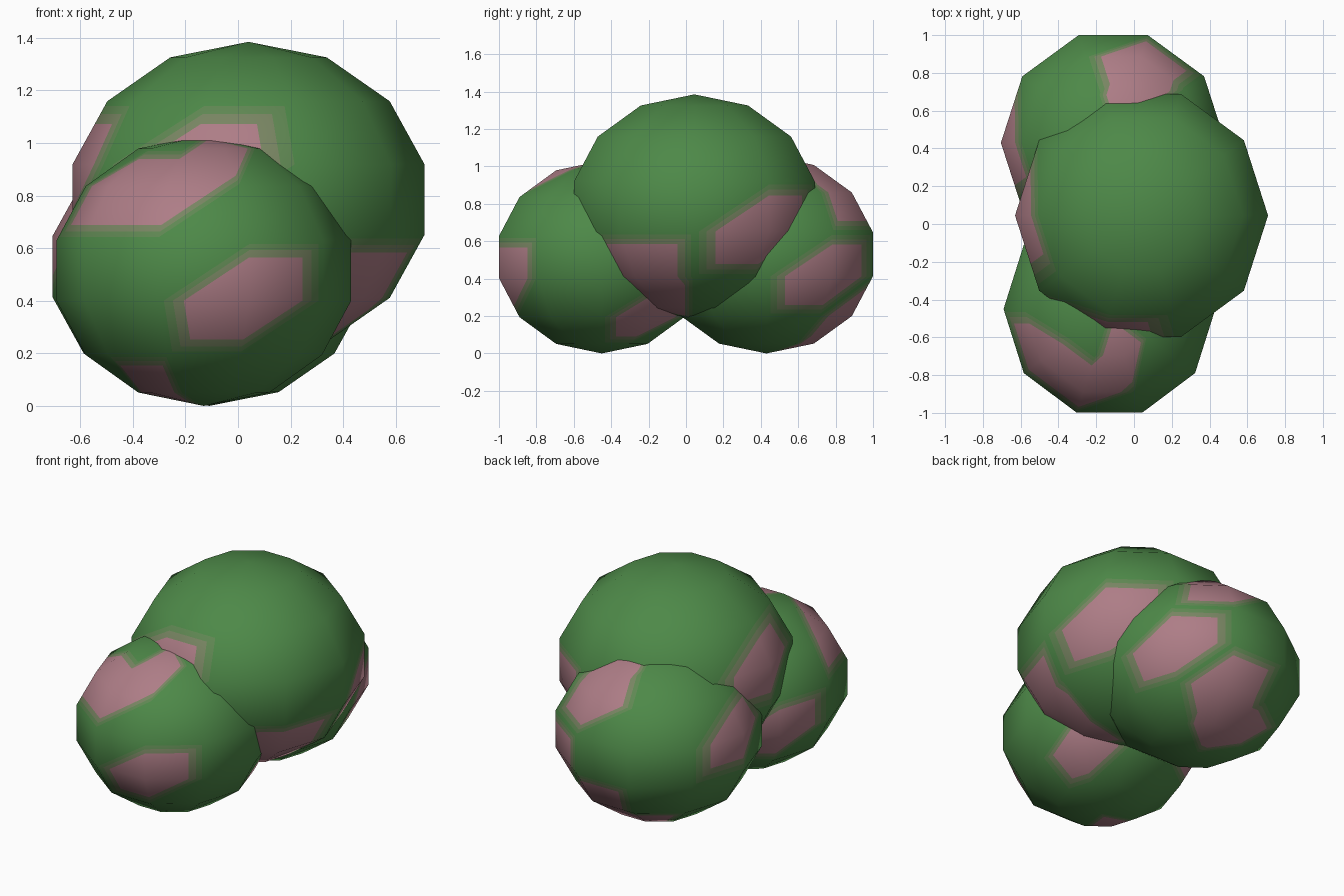
import bpy
from math import sin, cos, pi
from mathutils import Vector

cube = bpy.data.objects.get("Cube")
if cube:
    bpy.data.objects.remove(cube)

SEGMENTS, RINGS = 10, 7
THRESHOLDS = (0.06, 0.16, 0.28)
GREEN = Vector((0.075, 0.25, 0.065))
PINK = Vector((0.42, 0.205, 0.24))


def make_material(name, mix):
    color = (*GREEN.lerp(PINK, mix), 1)
    mat = bpy.data.materials.new(name)
    mat.use_nodes = True
    mat.diffuse_color = color
    bsdf = mat.node_tree.nodes["Principled BSDF"]
    bsdf.inputs["Base Color"].default_value = color
    bsdf.inputs["Roughness"].default_value = 0.8
    return mat


materials = [make_material("leaf green", 0), make_material("spot outer rim", 0.12),
             make_material("spot inner rim", 0.33), make_material("dusty pink", 1)]


def split(poly, t):
    """Cut a polygon of (point, spot value) into the parts below and above t."""
    below, above = [], []
    for (p, v), (q, w) in zip(poly, poly[1:] + poly[:1]):
        (above if v > t else below).append((p, v))
        if (v > t) != (w > t):
            # Always interpolate from the low end so shared edges weld
            a, va, b, vb = (p, v, q, w) if v < w else (q, w, p, v)
            cut = (a.lerp(b, (t - va) / (vb - va)), t)
            below.append(cut)
            above.append(cut)
    return below, above


def spotted_ball(name, center, radii, spots, faint=""):
    """Low-poly ball; spots names grid corners by row letter and column."""
    values = {s: 1.0 for s in spots.split()}
    values.update({s: 0.78 for s in faint.split()})

    def corner(row, col):
        col %= SEGMENTS
        a, lat = 2 * pi * col / SEGMENTS, pi / 2 - pi * row / RINGS
        point = Vector((cos(lat) * cos(a), cos(lat) * sin(a), sin(lat)))
        return point, values.get("_ABCDEF_"[row] + str(col), 0.0)

    verts, faces, slots, lookup = [], [], [], {}

    def index(p):
        key = tuple(round(c, 4) + 0.0 for c in p)
        if key not in lookup:
            lookup[key] = len(verts)
            verts.append(p)
        return lookup[key]

    def add_triangle(*poly):
        poly = list(poly)
        for slot, t in enumerate(THRESHOLDS + (2,)):
            part, poly = split(poly, t)
            if len(part) > 2:
                faces.append([index(p) for p, _ in part])
                slots.append(slot)

    for row in range(RINGS):
        for col in range(SEGMENTS):
            low, low_next = corner(row + 1, col), corner(row + 1, col + 1)
            up, up_next = corner(row, col), corner(row, col + 1)
            if row < RINGS - 1:
                add_triangle(low, low_next, up_next)
            if row > 0:
                add_triangle(low, up_next, up)

    r = Vector(radii)
    mesh = bpy.data.meshes.new(name)
    mesh.from_pydata([p * r + Vector(center) for p in verts], [], faces)
    for mat in materials:
        mesh.materials.append(mat)
    for face, slot in zip(mesh.polygons, slots):
        face.material_index = slot
        face.use_smooth = True
    # Keep the rounded shading across the cut spots
    normals = [Vector(a / b for a, b in zip(p, r)).normalized() for p in verts]
    mesh.normals_split_custom_set_from_vertices(normals)
    obj = bpy.data.objects.new(name, mesh)
    bpy.context.collection.objects.link(obj)


# Large upper ball with a smaller ball tucked under its front and back
spotted_ball("large_ball", (0.04, 0.045, 0.785), (0.687, 0.695, 0.6),
             "E8 E9 F9 D1", "C5 C7")
spotted_ball("front_ball", (-0.13, -0.45, 0.515), (0.575, 0.592, 0.515),
             "A8 B6 B7 D4 D8 E1 F6")
spotted_ball("back_ball", (-0.11, 0.43, 0.53), (0.61, 0.614, 0.53),
             "A2 B2 D1 E2 F2 F3", "C5")
